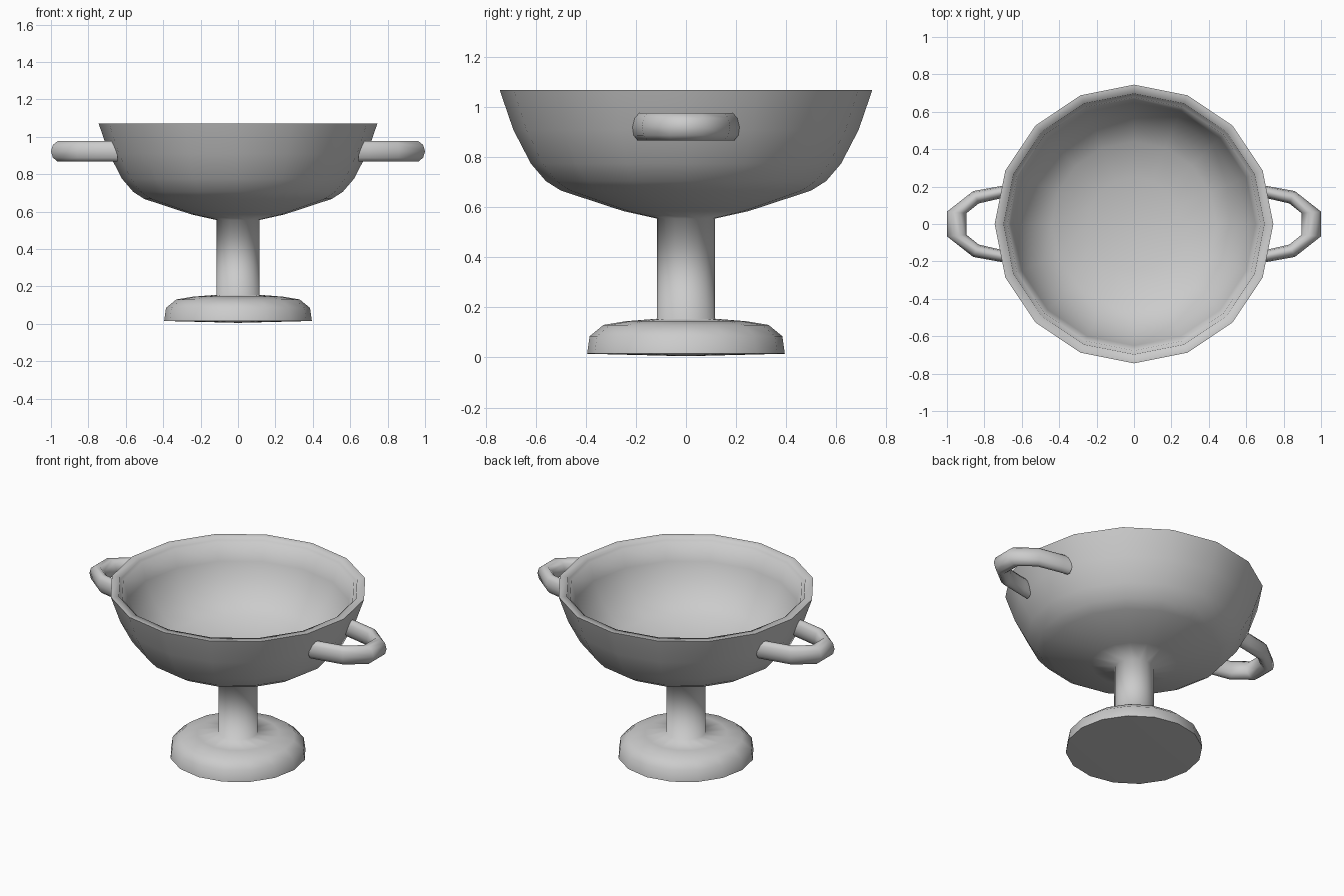
import bpy, bmesh, math

cube = bpy.data.objects.get("Cube")
if cube:
    bpy.data.objects.remove(cube, do_unlink=True)

grey = bpy.data.materials.new("plain grey")
grey.use_nodes = True
colour = (0.6, 0.6, 0.6, 1)
grey.diffuse_color = colour
grey.node_tree.nodes["Principled BSDF"].inputs["Base Color"].default_value = colour


def finish(name, bm, angle):
    bmesh.ops.recalc_face_normals(bm, faces=bm.faces)
    mesh = bpy.data.meshes.new(name)
    bm.to_mesh(mesh)
    bm.free()
    mesh.materials.append(grey)
    obj = bpy.data.objects.new(name, mesh)
    bpy.context.collection.objects.link(obj)
    bpy.ops.object.select_all(action="DESELECT")
    obj.select_set(True)
    bpy.context.view_layer.objects.active = obj
    bpy.ops.object.shade_smooth_by_angle(angle=math.radians(angle))
    return obj


def lathe(name, profile, sides, angle):
    bm = bmesh.new()
    verts = [bm.verts.new((r, 0, z)) for r, z in profile]
    edges = [bm.edges.new(pair) for pair in zip(verts, verts[1:])]
    bmesh.ops.spin(bm, geom=verts + edges, cent=(0, 0, 0), axis=(0, 0, 1),
                   angle=math.tau, steps=sides, use_duplicate=False)
    bmesh.ops.remove_doubles(bm, verts=bm.verts, dist=0.0005)
    return finish(name, bm, angle)


# Bowl, stem and foot turned from one profile
inside = [(0, 0.62), (0.25, 0.635), (0.44, 0.69), (0.53, 0.75), (0.60, 0.84),
          (0.65, 0.94), (0.677, 1.05), (0.695, 1.055)]
outside = [(0.697, 1.07), (0.745, 1.07), (0.69, 0.91), (0.62, 0.775), (0.56, 0.705),
           (0.5, 0.667), (0.25, 0.585), (0.115, 0.555)]
foot = [(0.115, 0.155), (0.24, 0.145), (0.33, 0.13), (0.385, 0.085),
        (0.395, 0.015), (0, 0.005)]
lathe("pedestal_bowl", inside + outside + foot, 16, 88)

# Handles: oval rings swept along half a path, then mirrored in y
half_path = [((0.645, 0.215), (0.645, 0.15)), ((0.70, 0.205), (0.70, 0.14)),
             ((0.86, 0.176), (0.83, 0.11)), ((1.0, 0.066), (0.895, 0.058))]
path = half_path + [((a, -b), (c, -d)) for (a, b), (c, d) in reversed(half_path)]
RING = 10


def handle(name, side):
    bm = bmesh.new()
    rings = []
    for (ox, oy), (ix, iy) in path:
        ring = []
        for k in range(RING):
            t = math.tau * k / RING
            w = (1 + math.cos(t)) / 2
            x, y = ix + (ox - ix) * w, iy + (oy - iy) * w
            ring.append(bm.verts.new((side * x, y, 0.922 + 0.058 * math.sin(t))))
        rings.append(ring)
    for a, b in zip(rings, rings[1:]):
        for k in range(RING):
            n = (k + 1) % RING
            bm.faces.new((a[k], a[n], b[n], b[k]))
    bm.faces.new(rings[0])
    bm.faces.new(rings[-1])
    finish(name, bm, 65)


handle("left_handle", 1)
handle("right_handle", -1)
